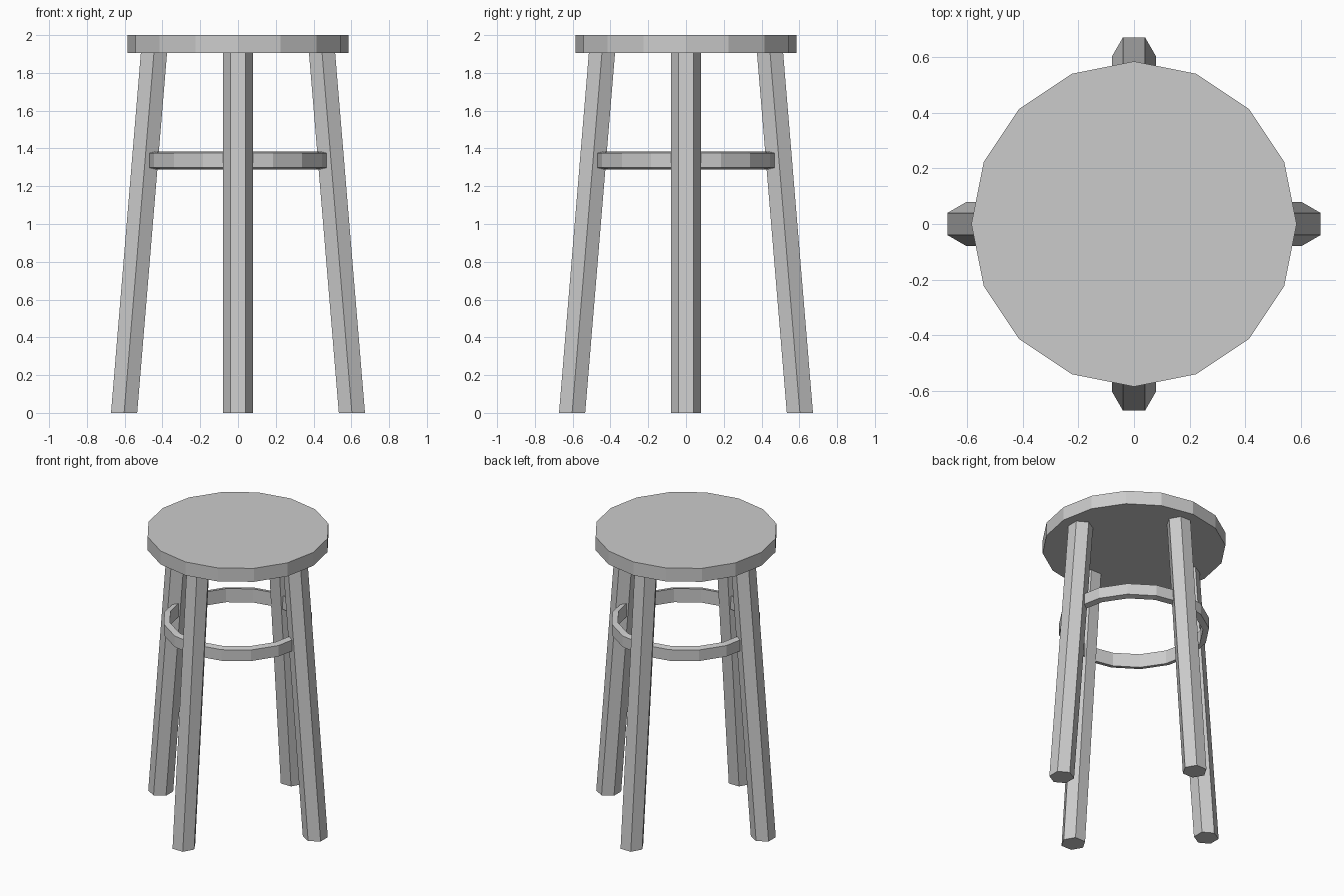
import bpy, bmesh
from math import cos, sin, pi

if "Cube" in bpy.data.objects:
    bpy.data.objects.remove(bpy.data.objects["Cube"])


def make_object(name, bm):
    bmesh.ops.recalc_face_normals(bm, faces=bm.faces)
    mesh = bpy.data.meshes.new(name)
    bm.to_mesh(mesh)
    bm.free()
    obj = bpy.data.objects.new(name, mesh)
    bpy.context.collection.objects.link(obj)
    return obj


def loop(bm, r, n, z, cx=0, start=0):
    return [bm.verts.new((cx + r * cos(start + 2 * pi * i / n),
                          r * sin(start + 2 * pi * i / n), z)) for i in range(n)]


def bridge(bm, a, b):
    n = len(a)
    for i in range(n):
        j = (i + 1) % n
        bm.faces.new((a[i], a[j], b[j], b[i]))


def prism(name, r, n, z0, z1, x0=0, x1=0, start=0):
    bm = bmesh.new()
    low = loop(bm, r, n, z0, x0, start)
    high = loop(bm, r, n, z1, x1, start)
    bridge(bm, low, high)
    bm.faces.new(low)
    bm.faces.new(high)
    return make_object(name, bm)


# Round seat
prism("seat", 0.586, 16, 1.905, 2.0)

# Four splayed hexagonal legs with level feet
for i, side in enumerate(("right", "back", "left", "front")):
    leg = prism(side + "_leg", 0.08, 6, 0, 1.906, 0.603, 0.445, pi / 6)
    leg.rotation_euler.z = i * pi / 2

# Footrest ring, slightly taller on its inner edge
bm = bmesh.new()
section = [(0.481, 1.298), (0.481, 1.376), (0.442, 1.385), (0.442, 1.289)]
loops = [loop(bm, r, 16, z) for r, z in section]
for k in range(4):
    bridge(bm, loops[k], loops[(k + 1) % 4])
make_object("footrest_ring", bm)
